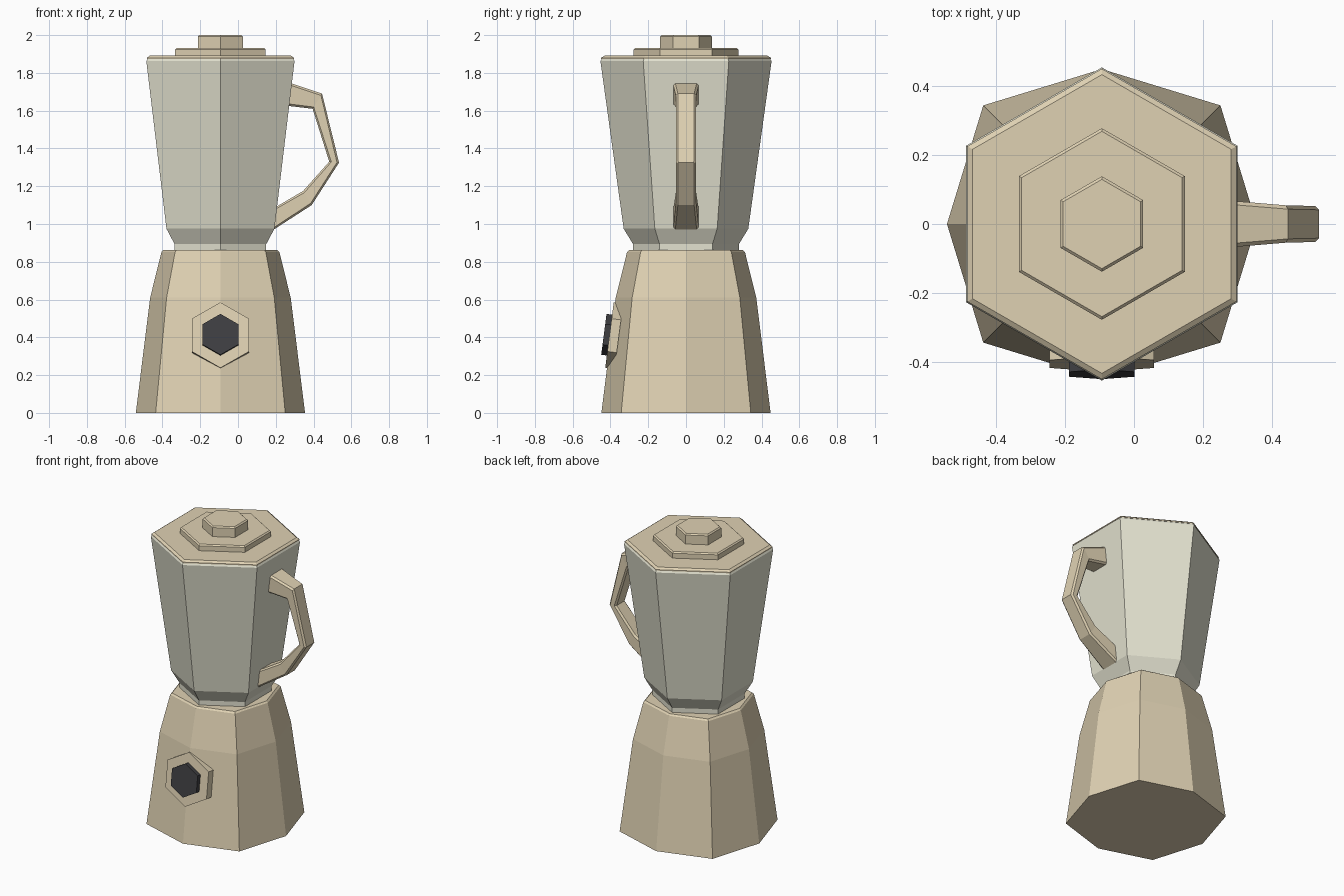
import bpy
from math import sin, cos, pi, atan
from mathutils import Matrix, Vector

if "Cube" in bpy.data.objects:
    bpy.data.objects.remove(bpy.data.objects["Cube"])

CX = -0.093  # body axis


def material(name, rgb):
    m = bpy.data.materials.new(name)
    m.diffuse_color = (*rgb, 1)
    m.use_nodes = True
    m.node_tree.nodes["Principled BSDF"].inputs["Base Color"].default_value = m.diffuse_color
    return m


CREAM = material("cream", (0.74, 0.64, 0.45))
GLASS = material("pale_glass", (0.77, 0.76, 0.63))
DARK = material("charcoal", (0.05, 0.05, 0.055))


def loft(name, rings, mat, matrix=Matrix()):
    """Skin equal-sized rings of points into a closed, flat-shaded solid."""
    n = len(rings[0])
    verts = [p for r in rings for p in r]
    faces = [(k * n + i, k * n + (i + 1) % n, (k + 1) * n + (i + 1) % n, (k + 1) * n + i)
             for k in range(len(rings) - 1) for i in range(n)]
    faces += [tuple(reversed(range(n))), tuple(range(len(verts) - n, len(verts)))]
    me = bpy.data.meshes.new(name)
    me.from_pydata(verts, [], faces)
    me.transform(matrix)
    me.materials.append(mat)
    ob = bpy.data.objects.new(name, me)
    bpy.context.collection.objects.link(ob)
    return ob


def hexagon(r, z):
    return [(r * cos(pi / 6 + i * pi / 3), r * sin(pi / 6 + i * pi / 3), z) for i in range(6)]


def octagon(axial, diagonal, z):
    pts = []
    for i in range(8):
        a, r = i * pi / 4, (diagonal * 2 ** 0.5 if i % 2 else axial)
        pts.append((r * cos(a), r * sin(a), z))
    return pts


def hex_solid(name, profile, mat, matrix=Matrix.Translation((CX, 0, 0))):
    return loft(name, [hexagon(r, z) for r, z in profile], mat, matrix)


# Motor base: tapering octagon
loft("motor_base", [octagon(*p) for p in (
    (0.448, 0.343, 0), (0.372, 0.285, 0.61), (0.312, 0.24, 0.852), (0.302, 0.232, 0.862))],
    CREAM, Matrix.Translation((CX, 0, 0)))

# Jar: flared hexagon with narrow neck
hex_solid("jar", [(0.28, 0.855), (0.28, 0.893), (0.33, 0.975), (0.453, 1.862), (0.445, 1.875)], GLASS)

# Stepped lid
hex_solid("lid", [(0.436, 1.87), (0.449, 1.873), (0.449, 1.88), (0.432, 1.891)], CREAM)
hex_solid("lid_step", [(0.277, 1.885), (0.277, 1.924), (0.268, 1.932)], CREAM)
hex_solid("lid_cap", [(0.138, 1.925), (0.138, 1.992), (0.129, 2.0)], CREAM)

# Control dial, tilted with the front ridge of the base
tilt = Matrix.Translation((CX, -0.405, 0.412)) @ Matrix.Rotation(pi / 2 - atan(0.13), 4, 'X')
spin = tilt @ Matrix.Rotation(0, 4, 'Z')
hex_solid("dial_plate", [(0.175, -0.05), (0.175, 0)], CREAM, spin)
hex_solid("dial_knob", [(0.109, -0.02), (0.109, 0.03)], DARK, spin)

# Handle: outer and inner path points plus half width, chamfered section
path = [((0.26, 1.752), (0.25, 1.627), 0.069), ((0.445, 1.69), (0.395, 1.61), 0.054),
        ((0.535, 1.325), (0.483, 1.33), 0.052), ((0.39, 1.10), (0.345, 1.175), 0.054),
        ((0.165, 0.955), (0.18, 1.078), 0.069)]
rings = []
for outer, inner, w in path:
    o, n = Vector((outer[0], 0, outer[1])), Vector((inner[0], 0, inner[1]))
    c = 0.011
    d = (n - o).normalized() * c
    y = Vector((0, 1, 0))
    right = [o + y * (w - c), o + d + y * w, n - d + y * w, n + y * (w - c)]
    rings.append([tuple(p) for p in right] + [(p.x, -p.y, p.z) for p in reversed(right)])
handle = loft("handle", rings, CREAM)

# Consistent outward normals
import bmesh
for ob in bpy.context.collection.objects:
    bm = bmesh.new()
    bm.from_mesh(ob.data)
    bmesh.ops.recalc_face_normals(bm, faces=bm.faces)
    bm.to_mesh(ob.data)
    bm.free()
